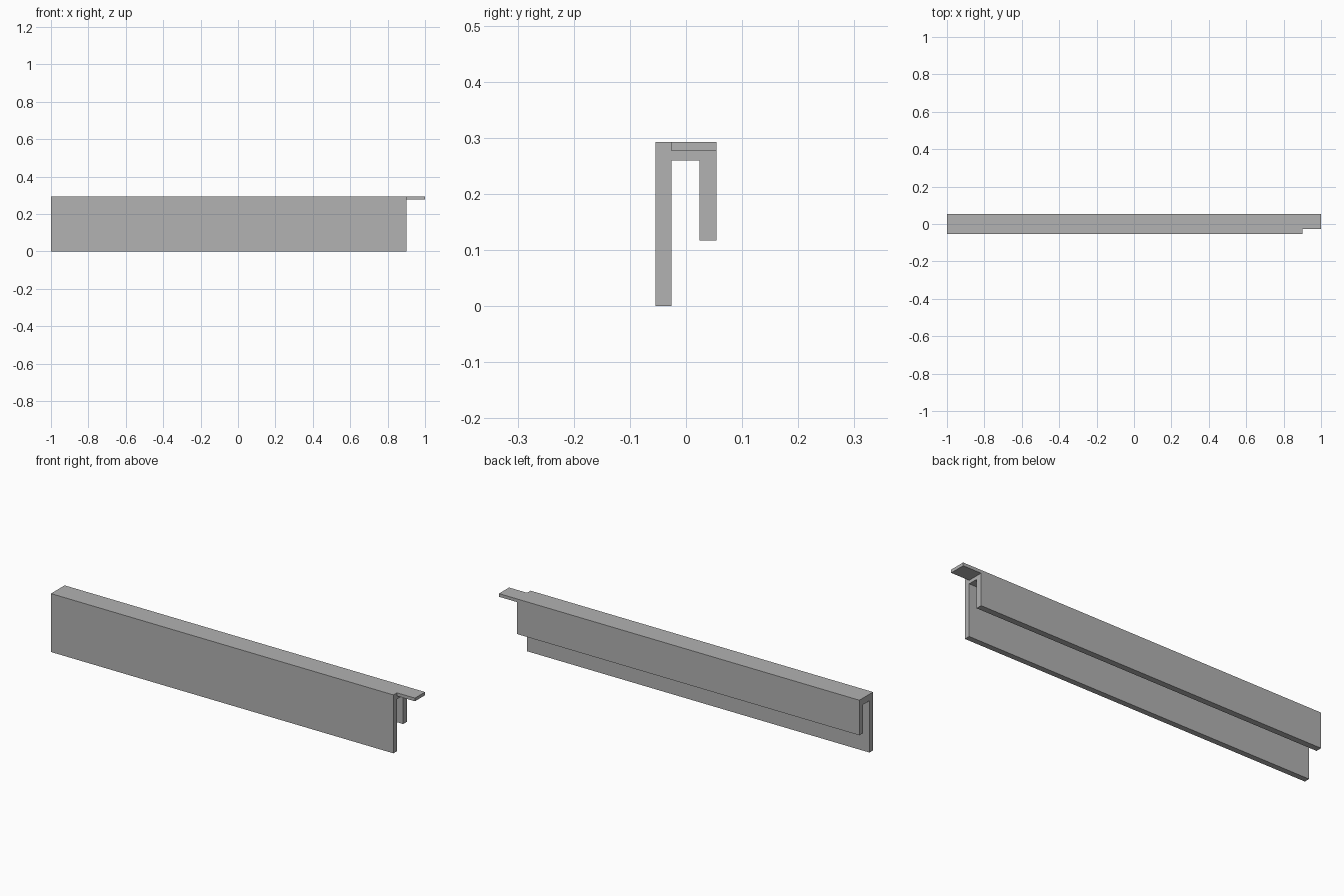
import bpy
import bmesh

cube = bpy.data.objects.get("Cube")
if cube:
    bpy.data.objects.remove(cube, do_unlink=True)

# Single grey finish
grey = bpy.data.materials.new("plain grey")
grey.use_nodes = True
colour = (0.445, 0.445, 0.445, 1)
grey.diffuse_color = colour
grey.node_tree.nodes["Principled BSDF"].inputs["Base Color"].default_value = colour


def extrude_profile(name, profile, x0, x1):
    """Sweep a closed (y, z) profile along x."""
    bm = bmesh.new()
    face = bm.faces.new([bm.verts.new((x0, y, z)) for y, z in profile])
    swept = bmesh.ops.extrude_face_region(bm, geom=[face], use_keep_orig=True)
    verts = [v for v in swept["geom"] if isinstance(v, bmesh.types.BMVert)]
    bmesh.ops.translate(bm, verts=verts, vec=(x1 - x0, 0, 0))
    bmesh.ops.recalc_face_normals(bm, faces=bm.faces)
    mesh = bpy.data.meshes.new(name)
    bm.to_mesh(mesh)
    bm.free()
    mesh.materials.append(grey)
    obj = bpy.data.objects.new(name, mesh)
    bpy.context.collection.objects.link(obj)
    return obj


front, back, top = -0.054, 0.054, 0.293
inner_front, inner_back = -0.026, 0.024
roof, lip, tab_base = 0.26, 0.117, 0.277
rail_end = 0.9

# Hooked channel: tall front plate, top bridge, short back lip
extrude_profile("hooked_channel", [
    (front, 0), (inner_front, 0), (inner_front, roof), (inner_back, roof),
    (inner_back, lip), (back, lip), (back, top), (front, top)], -1, rail_end)

# Thin tab continuing the bridge past the end
extrude_profile("end_tab", [
    (inner_front, tab_base), (back, tab_base), (back, top), (inner_front, top)],
    rail_end, 1)
